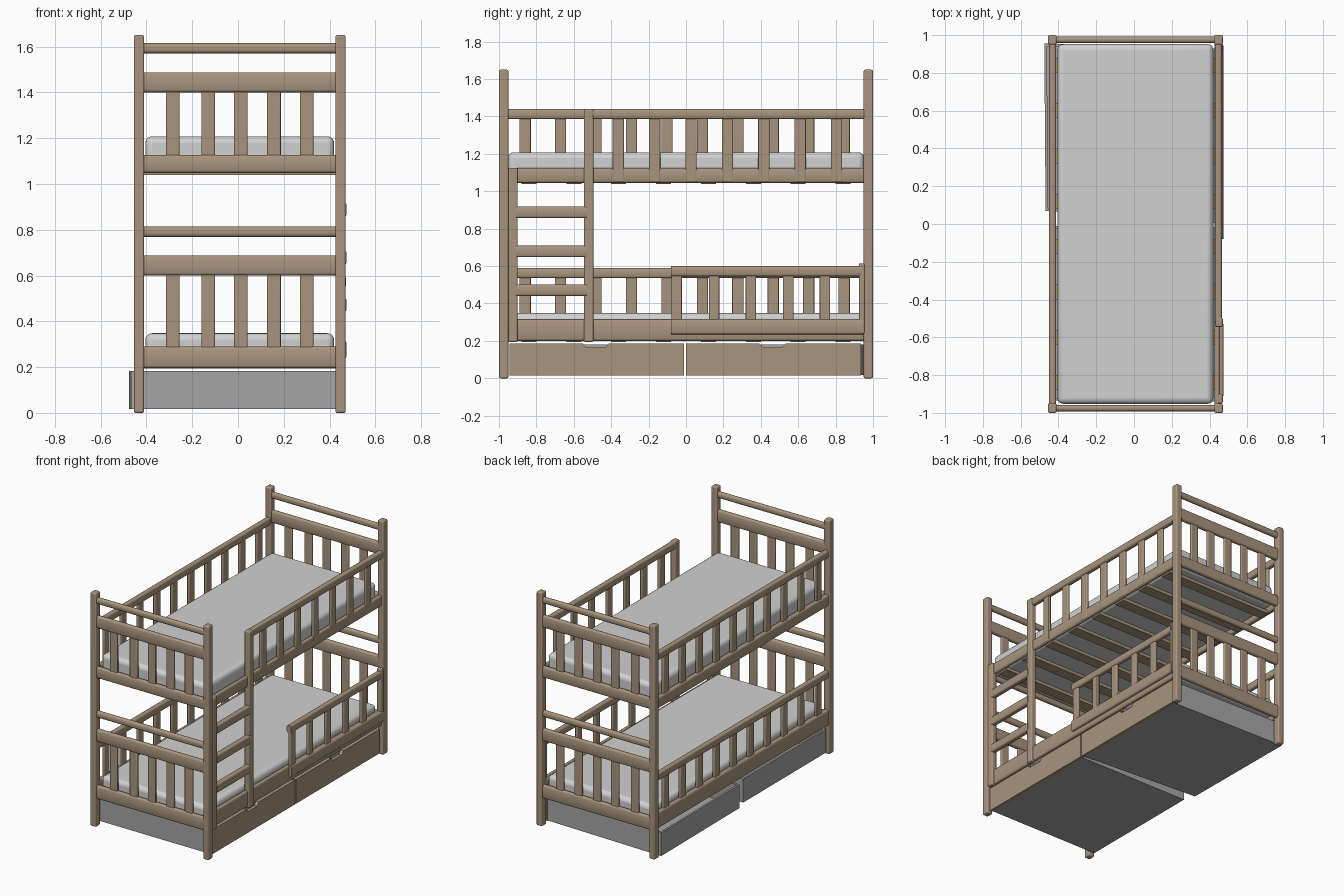
import bpy, bmesh, math

if "Cube" in bpy.data.objects:
    bpy.data.objects.remove(bpy.data.objects["Cube"])


def material(name, rgb):
    m = bpy.data.materials.new(name)
    m.diffuse_color = (*rgb, 1)
    m.use_nodes = True
    m.node_tree.nodes["Principled BSDF"].inputs["Base Color"].default_value = m.diffuse_color
    return m


WOOD = material("beech wood", (0.39, 0.30, 0.21))
SHEET = material("white sheet", (0.64, 0.64, 0.64))
GREY = material("drawer grey", (0.38, 0.38, 0.38))


def finish(name, bm, mat, bevel=0.0, segs=3):
    bmesh.ops.recalc_face_normals(bm, faces=bm.faces[:])
    me = bpy.data.meshes.new(name)
    bm.to_mesh(me)
    bm.free()
    me.materials.append(mat)
    ob = bpy.data.objects.new(name, me)
    bpy.context.collection.objects.link(ob)
    if bevel:
        b = ob.modifiers.new("bevel", 'BEVEL')
        b.width = bevel
        b.segments = segs
        b.limit_method = 'ANGLE'
        bpy.context.view_layer.objects.active = ob
        ob.select_set(True)
        bpy.ops.object.shade_smooth_by_angle(angle=math.radians(40))
        ob.select_set(False)
    return ob


def box(name, x, y, z, mat=WOOD, bevel=0.006, segs=3):
    """Box from (min, max) ranges."""
    bm = bmesh.new()
    bmesh.ops.create_cube(bm, size=1)
    for v in bm.verts:
        v.co = [r[0] + (c + 0.5) * (r[1] - r[0]) for c, r in zip(v.co, (x, y, z))]
    return finish(name, bm, mat, bevel, segs)


def rail(name, axis, span, depth, height, round_off=0.014):
    """Board with a rounded cross-section, running along x or y."""
    n = 16
    dc, zc = sum(depth) / 2, sum(height) / 2
    rd, rz = (depth[1] - depth[0]) / 2, (height[1] - height[0]) / 2
    r = min(round_off, rd, rz)
    bm = bmesh.new()
    loop = []
    for i in range(n):
        a = 2 * math.pi * (i + 0.5) / n
        c, s = math.cos(a), math.sin(a)
        d = dc + math.copysign(rd - r, c) + r * c
        z = zc + math.copysign(rz - r, s) + r * s
        loop.append(bm.verts.new((span[0], d, z) if axis == 'x' else (d, span[0], z)))
    face = bm.faces.new(loop)
    out = bmesh.ops.extrude_face_region(bm, geom=[face])
    for v in out["geom"]:
        if isinstance(v, bmesh.types.BMVert):
            v.co['xy'.index(axis)] = span[1]
    ob = finish(name, bm, WOOD)
    bpy.context.view_layer.objects.active = ob
    ob.select_set(True)
    bpy.ops.object.shade_smooth_by_angle(angle=math.radians(40))
    ob.select_set(False)
    return ob


def prism(name, pts, axis, lo, hi, mat):
    """Extrude a 2D outline along x (points y,z) or z (points x,y)."""
    bm = bmesh.new()
    put = (lambda p, t: (t, *p)) if axis == 'x' else (lambda p, t: (*p, t))
    a = [bm.verts.new(put(p, lo)) for p in pts]
    b = [bm.verts.new(put(p, hi)) for p in pts]
    bm.faces.new(a)
    bm.faces.new(b)
    for i in range(len(pts)):
        j = (i + 1) % len(pts)
        bm.faces.new((a[i], a[j], b[j], b[i]))
    return finish(name, bm, mat)


# corner posts
for x in ((-0.455, -0.41), (0.425, 0.47)):
    for y in ((-1, -0.95), (0.95, 1)):
        box("corner_post", x, y, (0, 1.65), bevel=0.008)

# head and foot ends, two tiers each
XS = (-0.415, 0.43)
for s in (-1, 1):
    depth = sorted((s * 0.958, s * 0.992))
    thin = sorted((s * 0.966, s * 0.984))
    for tier, (top, mid, low) in {
            "upper": ((1.57, 1.615), (1.40, 1.487), (1.048, 1.127)),
            "lower": ((0.768, 0.815), (0.60, 0.687), (0.195, 0.29))}.items():
        rail(tier + "_end_top_rail", 'x', XS, depth, top, 0.017)
        rail(tier + "_end_board", 'x', XS, depth, mid)
        rail(tier + "_end_base_board", 'x', XS, depth, low)
        for x in (-0.285, -0.13, 0.012, 0.157, 0.30):
            box(tier + "_end_slat", (x - 0.03, x + 0.03), thin, (low[1] - 0.02, mid[0] + 0.02))

# long left side, two tiers
LEFT, LTHIN = (-0.449, -0.412), (-0.44, -0.42)
RIGHT, RTHIN = (0.428, 0.466), (0.437, 0.457)
YS = (-0.955, 0.955)
for tier, top, low in (("upper", (1.385, 1.44), (1.045, 1.125)),
                       ("lower", (0.535, 0.59), (0.20, 0.315))):
    rail(tier + "_left_rail", 'y', YS, LEFT, top)
    rail(tier + "_left_board", 'y', YS, LEFT, low)
    rail(tier + "_right_board", 'y', YS, (0.426, 0.456), low)
    for i in range(10):
        y = -0.86 + 0.1895 * i
        box(tier + "_left_slat", LTHIN, (y - 0.03, y + 0.03), (low[1] - 0.02, top[0] + 0.02))

# upper right guard
rail("upper_right_rail", 'y', (-0.50, 0.955), RIGHT, (1.385, 1.44))
for i in range(7):
    y = -0.362 + 0.1945 * i
    box("upper_right_slat", RTHIN, (y - 0.03, y + 0.03), (1.05, 1.40))

# lower right short guard
rail("lower_guard_rail", 'y', (-0.08, 0.94), (0.436, 0.472), (0.545, 0.60))
rail("lower_guard_board", 'y', (-0.08, 0.945), (0.44, 0.474), (0.235, 0.317))
for y in (-0.05, 0.15, 0.347, 0.547, 0.743):
    box("lower_guard_slat", (0.446, 0.466), (y - 0.028, y + 0.028), (0.30, 0.56))
box("lower_guard_end_post", (0.436, 0.47), (0.925, 0.955), (0.24, 0.615))

# ladder
box("ladder_inner_post", (0.43, 0.47), (-0.545, -0.495), (0.195, 1.44), bevel=0.008)
box("ladder_outer_post", (0.43, 0.47), (-0.95, -0.90), (0.195, 1.125), bevel=0.008)
for z in (0.44, 0.647, 0.857):
    rail("ladder_step", 'y', (-0.91, -0.53), (0.436, 0.474), (z, z + 0.062), 0.012)

# mattresses on cross slats
for tier, z0, z1 in (("upper", 1.06, 1.208), ("lower", 0.215, 0.348)):
    box(tier + "_mattress", (-0.405, 0.42), (-0.952, 0.952), (z0, z1), SHEET, 0.03, 4)
    for i in range(8):
        y = -0.84 + 0.24 * i
        box(tier + "_bed_slat", (-0.42, 0.43), (y - 0.04, y + 0.04), (z0 - 0.022, z0 + 0.004), bevel=0)

# drawers: notched wooden front, open grey body slightly askew at the back
for name, y0, y1, back in (("near", -0.945, -0.01, ((-0.44, -0.01), (-0.44, -0.935))),
                           ("far", 0.0, 0.935, ((-0.475, 0.955), (-0.468, 0.07)))):
    m = (y0 + y1) / 2 - 0.005
    z0, z1 = 0.015, 0.186
    prism(name + "_drawer_front", [
        (y0, z0), (y1, z0), (y1, z1), (m + 0.07, z1), (m + 0.05, z1 - 0.022),
        (m - 0.05, z1 - 0.022), (m - 0.07, z1), (y0, z1)], 'x', 0.43, 0.452, WOOD)
    plan = [(0.43, y0 + 0.005), (0.43, y1 - 0.005), *back]
    prism(name + "_drawer_floor", plan, 'z', z0 + 0.002, z0 + 0.014, GREY)
    cx, cy = -0.02, m
    for i in range(4):
        a, b = plan[i], plan[(i + 1) % 4]
        inner = [(cx + (p[0] - cx) * 0.97, cy + (p[1] - cy) * 0.97) for p in (b, a)]
        prism(name + "_drawer_wall", [a, b, *inner], 'z', z0 + 0.01, 0.182, GREY)
